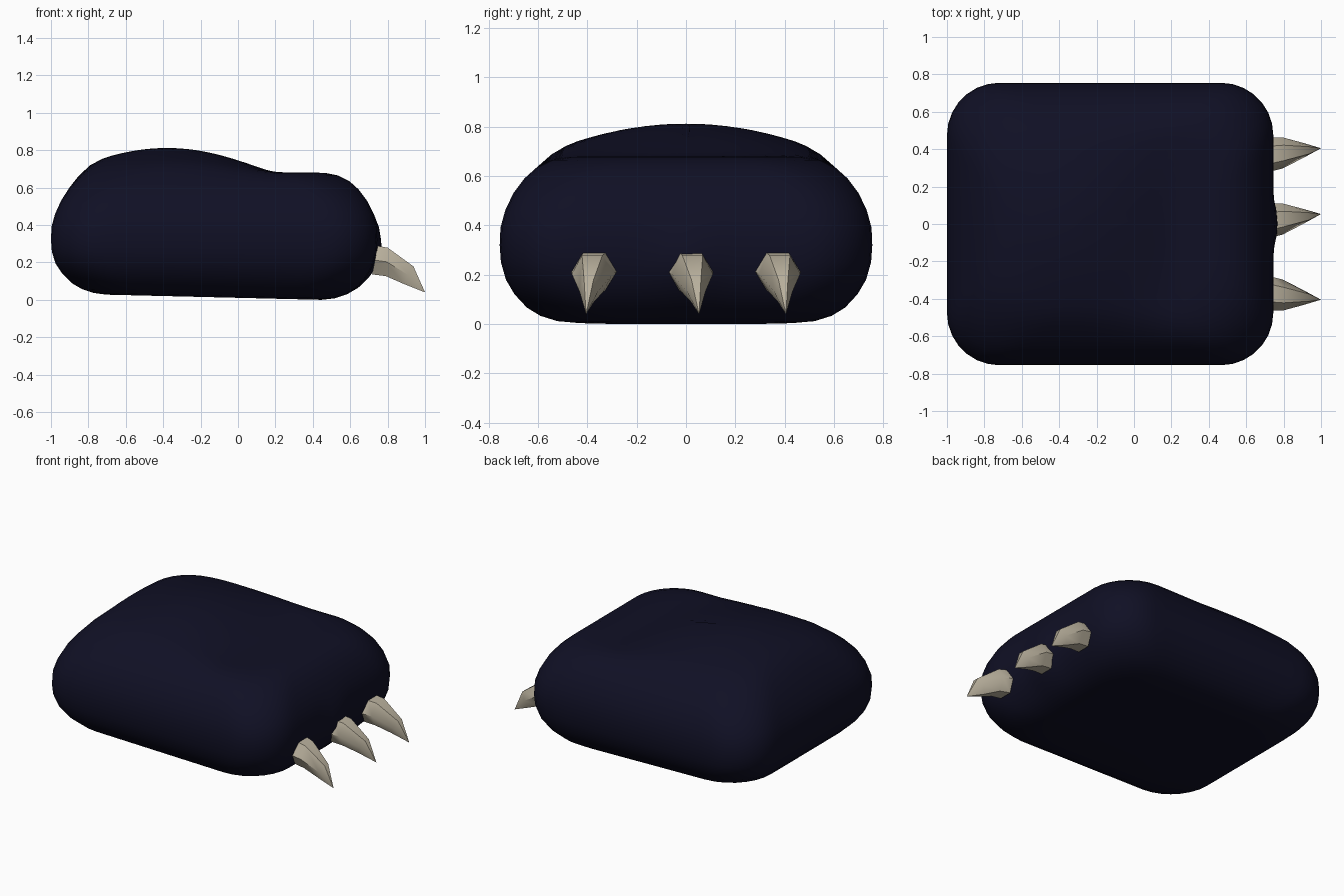
import bpy, bmesh, math
from mathutils import Vector

if "Cube" in bpy.data.objects:
    bpy.data.objects.remove(bpy.data.objects["Cube"])


def material(name, rgb):
    m = bpy.data.materials.new(name)
    m.diffuse_color = (*rgb, 1)
    m.use_nodes = True
    m.node_tree.nodes["Principled BSDF"].inputs["Base Color"].default_value = m.diffuse_color
    return m


navy = material("dark navy fur", (0.005, 0.005, 0.018))
horn = material("pale horn", (0.49, 0.44, 0.34))


def loft(name, rings, mat, tip=None, angle=60):
    """Skin a stack of equal-sized rings, capping the ends."""
    bm = bmesh.new()
    loops = [[bm.verts.new(p) for p in r] for r in rings]
    n = len(loops[0])
    for a, b in zip(loops, loops[1:]):
        for i in range(n):
            j = (i + 1) % n
            bm.faces.new((a[i], a[j], b[j], b[i]))
    bm.faces.new(list(reversed(loops[0])))
    if tip is None:
        bm.faces.new(loops[-1])
    else:
        t = bm.verts.new(tip)
        for i in range(n):
            bm.faces.new((loops[-1][i], loops[-1][(i + 1) % n], t))
    bmesh.ops.recalc_face_normals(bm, faces=bm.faces)
    me = bpy.data.meshes.new(name)
    bm.to_mesh(me)
    bm.free()
    me.materials.append(mat)
    ob = bpy.data.objects.new(name, me)
    bpy.context.collection.objects.link(ob)
    bpy.ops.object.select_all(action='DESELECT')
    ob.select_set(True)
    bpy.context.view_layer.objects.active = ob
    bpy.ops.object.shade_smooth_by_angle(angle=math.radians(angle))
    return ob


# Paw body: rounded rectangle rings following a (height, inset) profile
CX, HX, HY = -0.1275, 0.8725, 0.755


def outline(inset, edge=14, arc=7):
    a, b = HX - inset, HY - inset
    r = min(0.28, b * 0.9)
    pts = []
    corners = [(1, 1), (-1, 1), (-1, -1), (1, -1)]
    for k, (sx, sy) in enumerate(corners):
        c = Vector((sx * (a - r), sy * (b - r)))
        for i in range(arc + 1):
            t = math.pi / 2 * (k + i / arc)
            pts.append(c + r * Vector((math.cos(t), math.sin(t))))
        nx, ny = corners[(k + 1) % 4]
        t = math.pi / 2 * (k + 1)
        nxt = Vector((nx * (a - r), ny * (b - r))) + r * Vector((math.cos(t), math.sin(t)))
        last = pts[-1].copy()
        pts += [last.lerp(nxt, i / edge) for i in range(1, edge)]
    return pts


def sculpt(x, y, z):
    # sloping underside
    z += 0.03 * (0.45 - x) / 1.25 * max(0, 1 - z / 0.3) if x < 0.45 else 0
    # central toe bulge with a dip on each side
    if x > 0.4 and abs(y) < 0.3:
        w = max(0, 1 - abs(z - 0.24) / 0.24)
        x += 0.03 * math.cos(math.pi * y / 0.3) ** 1 * w if abs(y) < 0.15 else 0
    # hump on the back of the paw
    gx = max(0, 1 - ((x + 0.38) / 0.59) ** 2) ** 1.3
    gy = max(0, 1 - (y / 0.6) ** 2)
    z += 0.132 * gx * gy * min(1, max(0, (z - 0.45) / 0.22))
    return (x, y, z)


profile = [(0, .30), (.008, .23), (.03, .165), (.065, .11), (.12, .06), (.18, .025),
           (.25, .005), (.32, 0), (.39, .003), (.46, .022), (.53, .055), (.59, .10),
           (.635, .15), (.665, .21), (.677, .27)]
profile += [(.68, .27 + .47 * i / 10) for i in range(1, 11)]
loft("paw_body", [[sculpt(CX + p.x, p.y, z) for p in outline(d)] for z, d in profile], navy)


# Claws: hooked six-sided horns, tips leaning slightly to one side
def claw(name, y, lean):
    # x, z of ring centre, half width, half height, backward tilt
    stations = [(.732, .212, .091, .076, .015), (.795, .203, .083, .076, .005),
                (.91, .133, .038, .046, .028)]
    rings = []
    for i, (x, z, w, h, tilt) in enumerate(stations):
        ring = []
        for k in range(6):
            t = k * math.pi / 3
            s = math.sin(t) / math.sin(math.pi / 3)
            ring.append((x + tilt * s, y + lean * (x - .73) / .27 + w * math.cos(t), z + h * s))
        rings.append(ring)
    return loft(name, rings, horn, tip=(1.0, y + lean, .04), angle=50)


claw("left_claw", -0.372, -0.033)
claw("middle_claw", 0.018, 0.035)
claw("right_claw", 0.372, 0.033)
